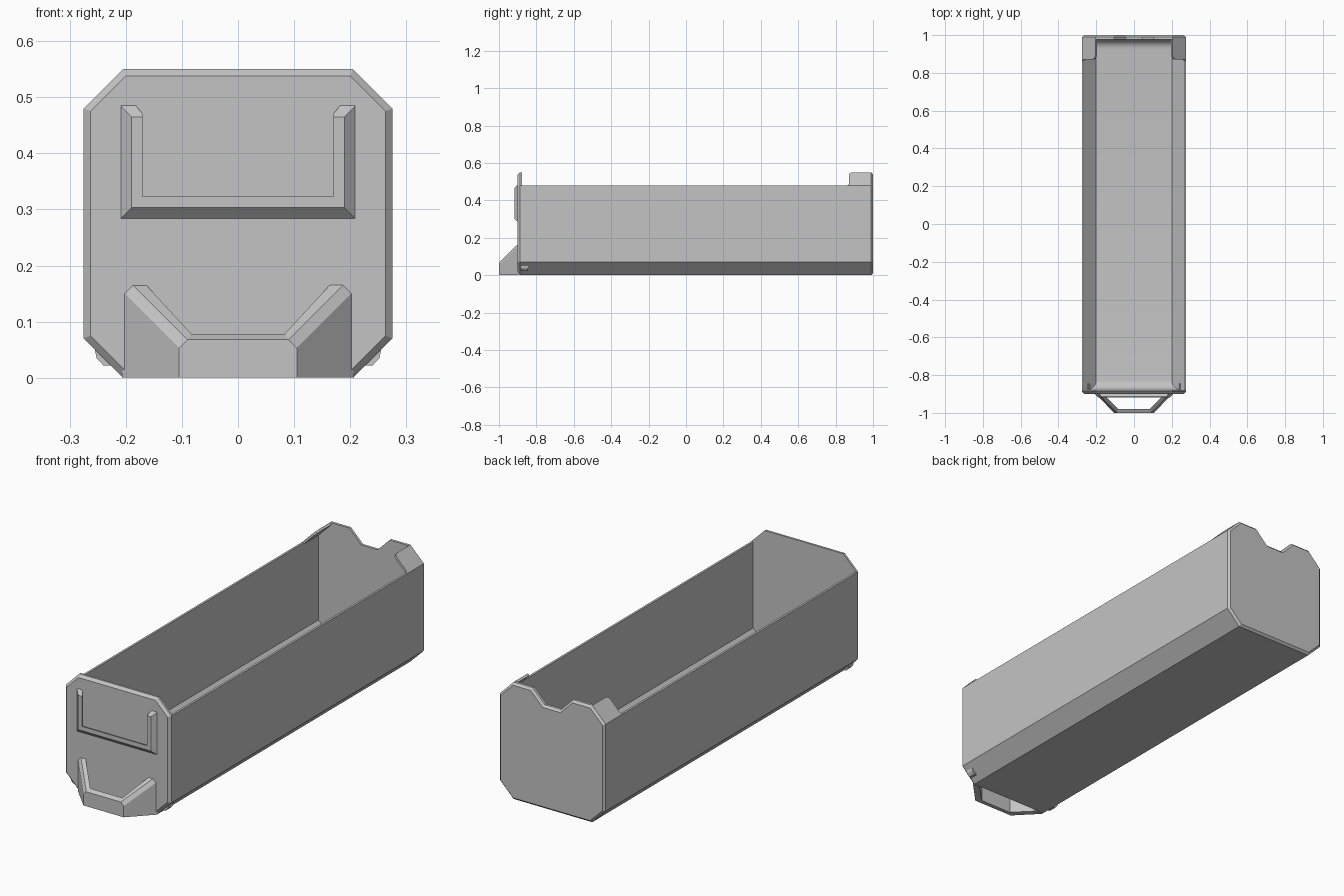
import bpy, bmesh, math

cube = bpy.data.objects.get("Cube")
if cube:
    bpy.data.objects.remove(cube, do_unlink=True)

grey = bpy.data.materials.new("plain_grey")
grey.use_nodes = True
grey.diffuse_color = (0.55, 0.55, 0.55, 1)
grey.node_tree.nodes["Principled BSDF"].inputs["Base Color"].default_value = grey.diffuse_color


def finish(name, bm, smooth=False):
    bmesh.ops.recalc_face_normals(bm, faces=bm.faces)
    mesh = bpy.data.meshes.new(name)
    bm.to_mesh(mesh)
    bm.free()
    mesh.materials.append(grey)
    obj = bpy.data.objects.new(name, mesh)
    bpy.context.collection.objects.link(obj)
    if smooth:
        bpy.ops.object.select_all(action='DESELECT')
        obj.select_set(True)
        bpy.context.view_layer.objects.active = obj
        bpy.ops.object.shade_smooth_by_angle(angle=math.radians(25))
    return obj


def loft(name, rings, smooth=False):
    """Join matching closed rings into a capped solid."""
    bm = bmesh.new()
    rows = [[bm.verts.new(p) for p in ring] for ring in rings]
    n = len(rows[0])
    for a, b in zip(rows, rows[1:]):
        for i in range(n):
            j = (i + 1) % n
            bm.faces.new((a[i], a[j], b[j], b[i]))
    bm.faces.new(rows[0])
    bm.faces.new(rows[-1])
    return finish(name, bm, smooth)


def mirrored(half):
    """Complete a right-hand outline with its mirror image."""
    return half + [(-x, z) for x, z in reversed(half)]


def plate(name, outline, y_face, y_inner, bevel):
    """Flat panel whose outward face has a bevelled border."""
    bm = bmesh.new()
    face = bm.faces.new([bm.verts.new((x, y_face, z)) for x, z in outline])
    rim = list(face.edges)
    back = bmesh.ops.extrude_face_region(bm, geom=[face], use_keep_orig=True)
    for v in back["geom"]:
        if isinstance(v, bmesh.types.BMVert):
            v.co.y = y_inner
    bmesh.ops.recalc_face_normals(bm, faces=bm.faces)
    bmesh.ops.bevel(bm, geom=rim, offset=bevel, segments=1, affect='EDGES')
    return finish(name, bm)


W, C, WALL, TOP, PEAK = 0.275, 0.205, 0.01, 0.48, 0.55
FRONT, BACK = -0.878, 0.978

# Long open tray with chamfered bottom edges and a floor coved at both ends
outer = [(C, 0), (W, 0.07), (W, TOP)]


def tray_ring(y, floor):
    inner = [(W - WALL, TOP), (W - WALL, 0.075), (0.19 + floor, floor)]
    half = outer + inner
    pts = half + [(-x, z) for x, z in reversed(half)]
    # order as one closed U shape: outer left to right, then inner back
    pts = [(-x, z) for x, z in reversed(outer)] + outer + inner + [(-x, z) for x, z in reversed(inner)]
    return [(x, y, z) for x, z in pts]


R, STEPS = 0.05, 6
cove = []
for i in range(STEPS + 1):
    a = math.pi / 2 * i / STEPS
    cove.append((R * (1 - math.cos(a)), WALL + R * (1 - math.sin(a))))
rings = [tray_ring(FRONT + d, f) for d, f in cove]
rings += [tray_ring(BACK - d, f) for d, f in reversed(cove)]
loft("tray", rings, smooth=True)

# End panels; the back one has a shallow notch in its top edge
octagon = [(C, 0), (W, 0.07), (W, TOP), (C, PEAK)]
plate("front_panel", mirrored(octagon), -0.9, FRONT, 0.012)
notched = octagon + [(0.105, PEAK), (0.042, 0.487)]
plate("back_panel", mirrored(notched), 1.0, BACK, 0.01)

# Slanted corner tabs reaching forward from the back panel
tab = [(0.862, 0), (0.872, 0.12), (0.872, 0.8), (0.876, 0.93),
       (0.888, 1), (0.985, 1), (0.985, 0)]
for side, s in (("left", 1), ("right", -1)):
    loft("back_tab_" + side, [
        [(s * (W - 0.07 * t - k), y, TOP + 0.07 * t - k) for y, t in tab]
        for k in (0, 0.008)])

# Label holder: a lipped U-shaped rail
rail = [(0, -0.899), (0.02, -0.918), (0.04, -0.918), (0.04, -0.913), (0.027, -0.899)]
HX, HZ = 0.21, 0.283


def rail_top(y):
    return 0.465 + (y + 0.918) * 1.1


loft("label_holder", [
    [(-HX + d, y, rail_top(y)) for d, y in rail],
    [(-HX + d, y, HZ + d) for d, y in rail],
    [(HX - d, y, HZ + d) for d, y in rail],
    [(HX - d, y, rail_top(y)) for d, y in rail]])

# Pull handle: an angled loop that climbs toward the panel
root = [(0.207, -0.895, 0), (0.207, -0.895, 0.155), (0.192, -0.895, 0.17),
        (0.168, -0.895, 0.17), (0.168, -0.895, 0)]
nose = [(0.105, -1, 0), (0.105, -1, 0.053), (0.09, -1, 0.068),
        (0.083, -0.98, 0.078), (0.083, -0.98, 0)]


def flip(ring):
    return [(-x, y, z) for x, y, z in ring]


loft("pull_handle", [flip(root), flip(nose), nose, root])

# Small stop nubs on the lower chamfers near the front
nub = [(0.22, 0.022), (0.24, 0.022), (0.252, 0.035), (0.255, 0.05), (0.24, 0.06)]
for side, s in (("left", 1), ("right", -1)):
    loft("stop_nub_" + side, [[(s * x, y, z) for x, z in nub] for y in (-0.883, -0.845)])
